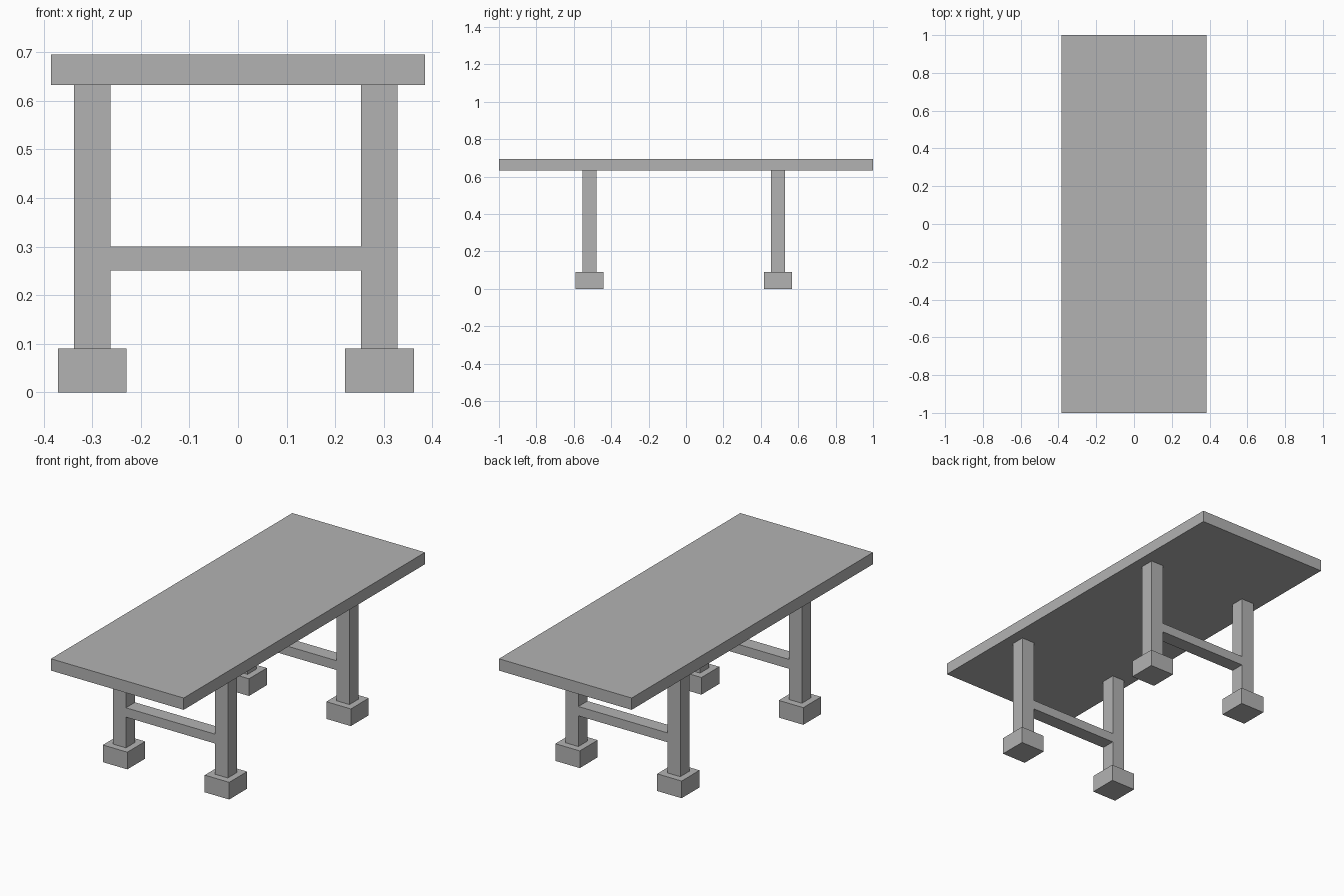
import bpy

cube = bpy.data.objects.get("Cube")
if cube:
    bpy.data.objects.remove(cube, do_unlink=True)

# One plain grey for the whole table
grey = bpy.data.materials.new("plain grey")
grey.use_nodes = True
colour = (0.45, 0.45, 0.45, 1)
grey.diffuse_color = colour
grey.node_tree.nodes["Principled BSDF"].inputs["Base Color"].default_value = colour


def box(name, x, y, z):
    """Add a box from its (low, high) extent on each axis."""
    extents = (x, y, z)
    bpy.ops.mesh.primitive_cube_add(size=1, location=[sum(e) / 2 for e in extents])
    obj = bpy.context.object
    obj.name = name
    obj.scale = [high - low for low, high in extents]
    bpy.ops.object.transform_apply(location=False, rotation=False, scale=True)
    obj.data.materials.append(grey)
    return obj


def around(centre, width):
    return centre - width / 2, centre + width / 2


LEG, FOOT = 0.075, 0.142
FOOT_TOP, TOP_UNDERSIDE, TOP = 0.09, 0.633, 0.695
SIDES = {"right": -0.3, "left": 0.291}
ENDS = {"front": -0.516, "back": 0.492}

# Tabletop
box("tabletop", (-0.385, 0.385), (-1, 1), (TOP_UNDERSIDE, TOP))

for end, y in ENDS.items():
    # Legs standing on block feet
    for side, x in SIDES.items():
        box(f"{end}_{side}_leg", around(x, LEG), around(y, LEG), (FOOT_TOP, TOP_UNDERSIDE))
        box(f"{end}_{side}_foot", around(x, FOOT), around(y, FOOT + 0.006), (0, FOOT_TOP))
    # Stretcher between the two legs, flush with their faces
    inner = (SIDES["right"] + LEG / 2, SIDES["left"] - LEG / 2)
    box(f"{end}_stretcher", inner, around(y, LEG), (0.251, 0.3))
